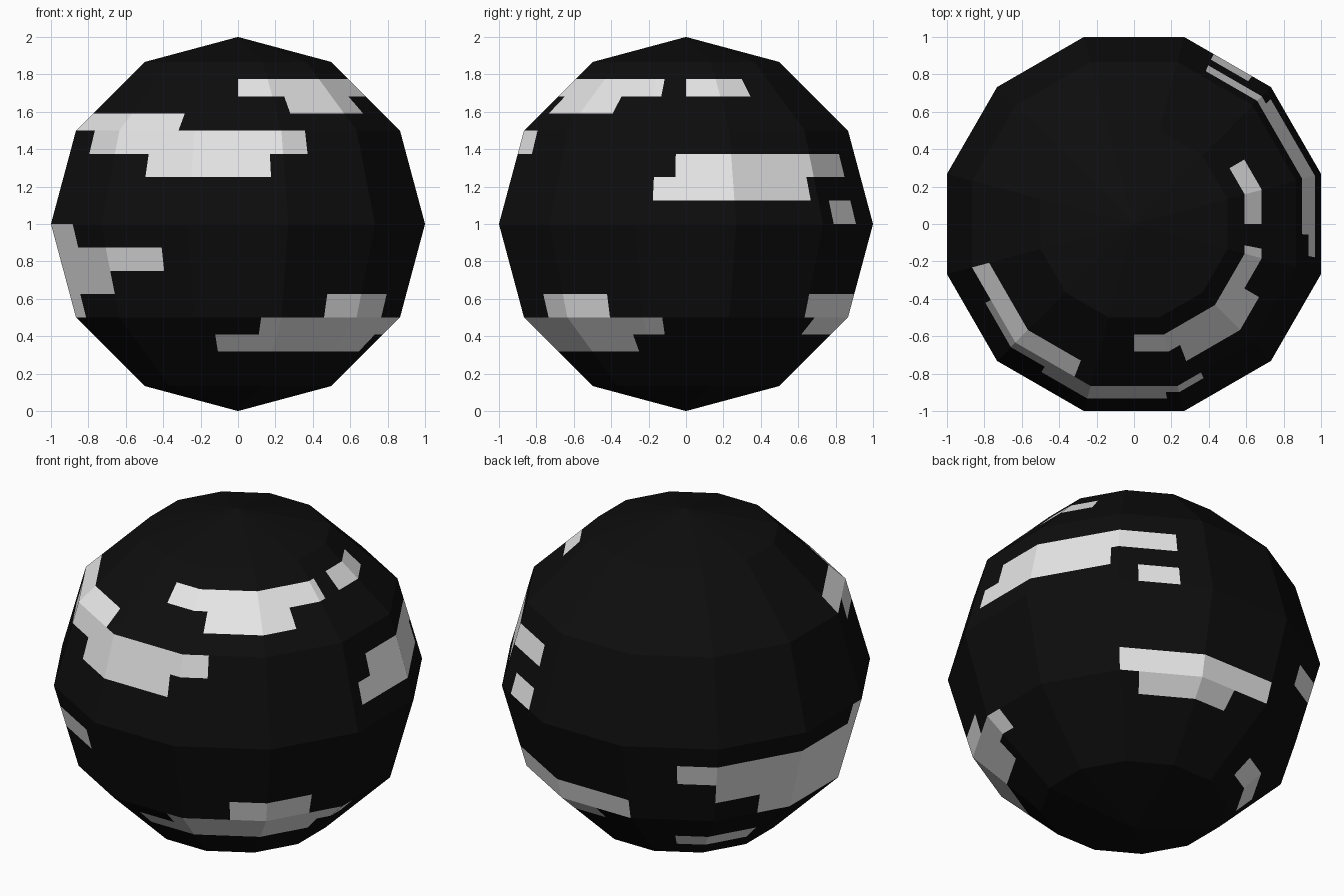
import bpy, bmesh, math

if "Cube" in bpy.data.objects:
    bpy.data.objects.remove(bpy.data.objects["Cube"])

# Faceted ball: 12 sides, 6 rings; each ring is cut in 4 thin rows for the blocky patches
SIDES, RINGS, CUTS = 12, 6, 4
STEP = 360 / SIDES
R = 1 / math.cos(math.radians(STEP / 2))      # flats touch x, y = +-1

# Pale patches: row number from the top -> (start, end) degrees, 0 = front, 90 = right
PATCHES = {
    5: [(0, 79.2), (90, 120.3)],
    6: [(21, 59.7)],
    7: [(-75, -21.4)],
    8: [(-62, 24.4)],
    9: [(-32, 10.6), (86.6, 154.8)],
    10: [(79.7, 132.3)],
    11: [(141.5, 154.8)],
    12: [(-79.5, -62)],
    13: [(-148, -25)],
    14: [(-135, -45)],
    15: [(-118, -68), (32, 62), (135, 195)],
    16: [(8, 81.8), (142, 180)],
    17: [(-8.8, 68.7)],
    18: [(-150, -111)],
}


def material(name, value):
    m = bpy.data.materials.new(name)
    m.diffuse_color = (value, value, value, 1)
    m.use_nodes = True
    m.node_tree.nodes["Principled BSDF"].inputs["Base Color"].default_value = m.diffuse_color
    return m


def level(row):
    """Radius factor and height of a row line, straight between the rings."""
    k, t = divmod(row, CUTS)
    a, b = (math.radians(180 / RINGS * i) for i in (k, k + 1))
    t /= CUTS
    return (math.sin(a) * (1 - t) + math.sin(b) * t,
            1 + math.cos(a) * (1 - t) + math.cos(b) * t)


def point(deg, row):
    """Point on the flat side that holds this angle."""
    s, z = level(row)
    k = math.floor((deg + STEP / 2) / STEP)
    f = (deg + STEP / 2) / STEP - k
    a, b = (math.radians(STEP * (k + d)) for d in (-0.5, 0.5))
    x = math.sin(a) * (1 - f) + math.sin(b) * f
    y = math.cos(a) * (1 - f) + math.cos(b) * f
    return (R * s * x, -R * s * y, z)


bm = bmesh.new()
corners = [-165 + STEP * i for i in range(SIDES + 1)]

# Caps at top and bottom
last = RINGS * CUTS
for a, b in zip(corners, corners[1:]):
    top = [(0, 0, 2), point(a, CUTS), point(b, CUTS)]
    low = [(0, 0, 0), point(b, last - CUTS), point(a, last - CUTS)]
    for tri in (top, low):
        bm.faces.new([bm.verts.new(p) for p in tri])

# Rows, cut at the side corners and at the patch ends
for row in range(CUTS, last - CUTS):
    spans = PATCHES.get(row, [])
    cuts = sorted(set(corners) | {e for span in spans for e in span})
    for a, b in zip(cuts, cuts[1:]):
        quad = [point(a, row + 1), point(b, row + 1), point(b, row), point(a, row)]
        face = bm.faces.new([bm.verts.new(p) for p in quad])
        face.material_index = int(any(s < (a + b) / 2 < e for s, e in spans))

bmesh.ops.remove_doubles(bm, verts=bm.verts[:], dist=1e-4)
mesh = bpy.data.meshes.new("ball")
bm.to_mesh(mesh)
bm.free()
mesh.materials.append(material("black", 0.004))
mesh.materials.append(material("pale grey", 0.8))
ball = bpy.data.objects.new("ball", mesh)
bpy.context.collection.objects.link(ball)
